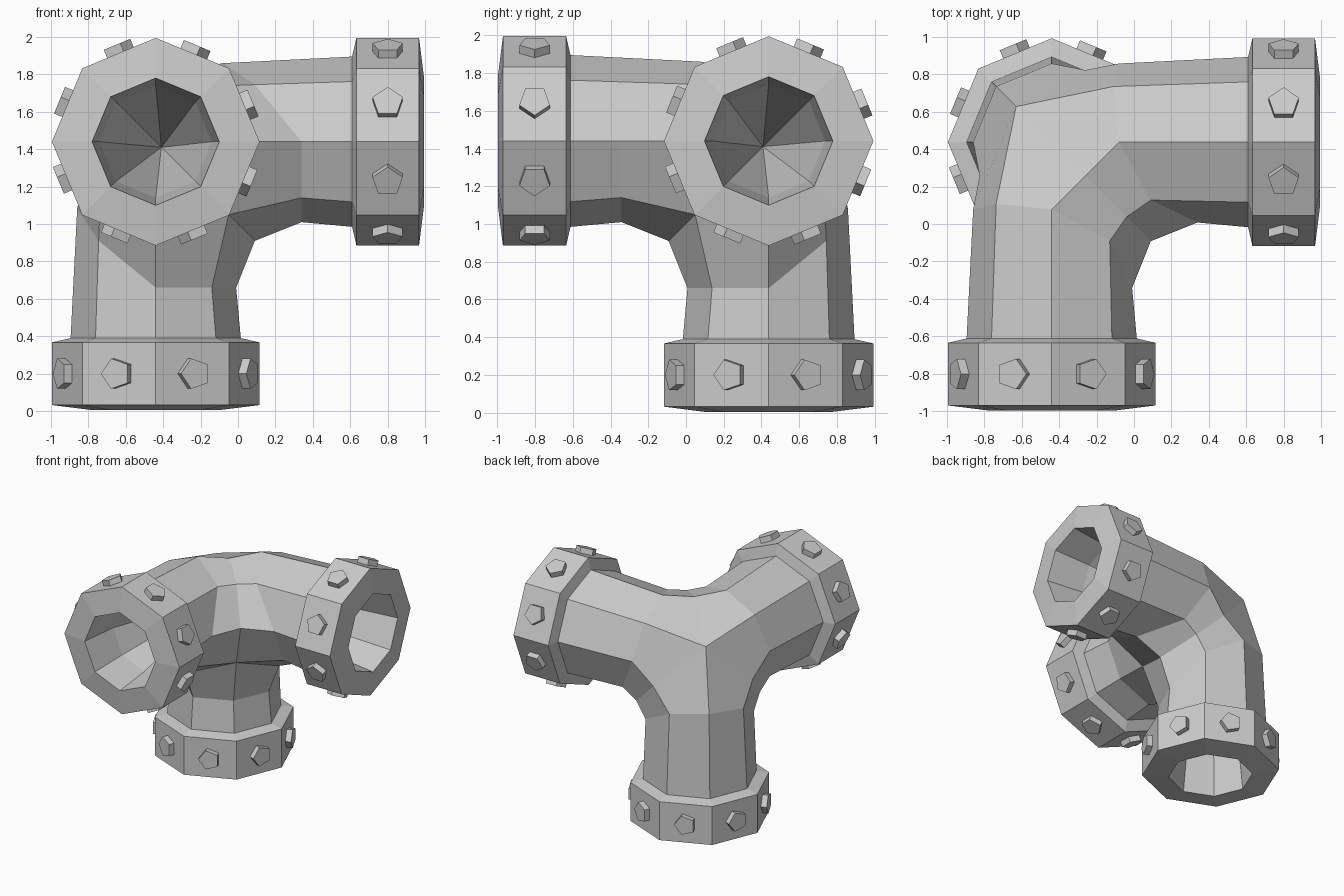
import bpy, bmesh, math
from mathutils import Vector, Matrix

if "Cube" in bpy.data.objects:
    bpy.data.objects.remove(bpy.data.objects["Cube"])

C = Vector((-0.44, 0.438, 1.44))           # point where the three pipe axes meet
X, Y, Z = Vector((1, 0, 0)), Vector((0, -1, 0)), Vector((0, 0, -1))
ARMS = {"right": (X, -1), "front": (Y, -1), "bottom": (Z, 1)}   # axis, bolt turn
APEX = C + 0.03 * (X + Y + Z)              # bores taper to a common point


def make_object(name, bm):
    mesh = bpy.data.meshes.new(name)
    bm.to_mesh(mesh)
    bm.free()
    obj = bpy.data.objects.new(name, mesh)
    bpy.context.collection.objects.link(obj)
    return obj


def radial(axis, angle):
    u = Vector((0, 0, 1)) if abs(axis.z) < 0.5 else Vector((0, 1, 0))
    return u * math.cos(angle) + axis.cross(u) * math.sin(angle)


# Edge lines of an elbow: (end, ring, middle), measured toward arm a, arm b, third arm
R = 0.455
D = R * math.sqrt(0.5)
LINES = [
    [(1.05, D, D), (0.78, 0.30, 0.30), (0.39, 0.39, 0.39)],           # crotch
    [(1.05, R, 0), (0.78, 0.43, 0), (0.53, 0.53, 0)],                 # inner bend
    [(1.05, D, -D), (0.53, 0.31, -0.305), (0.40, 0.40, -0.30)],
    [(1.05, 0, -R), (0.36, 0, -0.42), (0.18, 0.18, -0.385)],          # side
    [(1.05, -D, -D), (0.33, -0.297, -0.297), (-0.19, -0.19, -0.19)],  # outer corner
]

bm = bmesh.new()

# Three blended elbows, one for each pair of arms
for a, b, c in ((X, Y, Z), (Y, Z, X), (Z, X, Y)):
    grid = []
    for line in LINES:
        full = line + [(q, p, r) for p, q, r in reversed(line[:2])]
        grid.append([bm.verts.new(C + a * p + b * q + c * r) for p, q, r in full])
    for l0, l1 in zip(grid, grid[1:]):
        for i in range(4):
            bm.faces.new((l0[i], l0[i + 1], l1[i + 1], l1[i]))

# Octagonal rims with tapering bores
PROFILE = [(R, 1.05), (0.555, 1.073), (0.555, 1.408), (0.34, 1.435), (0.30, 1.10)]
for axis, turn in ARMS.values():
    rings = [[bm.verts.new(C + axis * d + radial(axis, math.tau * i / 8) * r)
              for i in range(8)] for r, d in PROFILE]
    tip = bm.verts.new(APEX)
    for i in range(8):
        j = (i + 1) % 8
        for r0, r1 in zip(rings, rings[1:]):
            bm.faces.new((r0[i], r0[j], r1[j], r1[i]))
        bm.faces.new((rings[-1][i], rings[-1][j], tip))

bmesh.ops.remove_doubles(bm, verts=bm.verts, dist=0.003)
bmesh.ops.recalc_face_normals(bm, faces=bm.faces)
make_object("three_way_pipe", bm)

# Five-sided bolts in the middle of each rim face
for name, (axis, turn) in ARMS.items():
    bm = bmesh.new()
    for i in range(8):
        out = radial(axis, math.tau * (i + 0.5) / 8)
        point = axis.cross(out) * turn      # direction of the pentagon's tip
        frame = Matrix((point, out.cross(point), out)).transposed().to_4x4()
        frame.translation = C + axis * 1.24 + out * 0.53
        bmesh.ops.create_cone(bm, cap_ends=True, segments=5, radius1=0.085,
                              radius2=0.085, depth=0.06,
                              matrix=frame @ Matrix.Rotation(-math.pi / 2, 4, 'Z'))
    bmesh.ops.recalc_face_normals(bm, faces=bm.faces)
    make_object(name + "_rim_bolts", bm)
